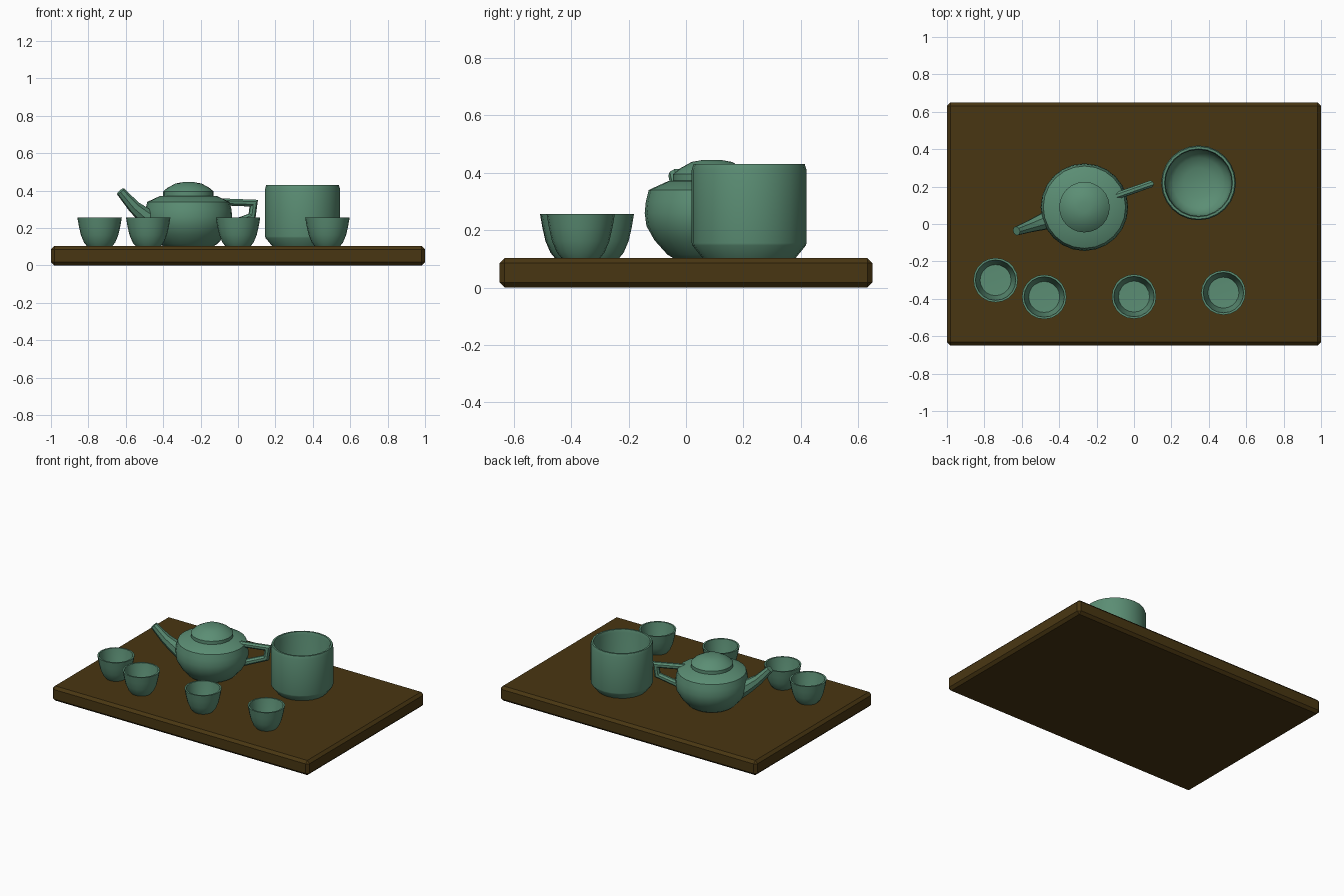
import bpy, bmesh, math
from mathutils import Vector, Matrix

if "Cube" in bpy.data.objects:
    bpy.data.objects.remove(bpy.data.objects["Cube"])


def material(name, rgb):
    m = bpy.data.materials.new(name)
    m.diffuse_color = (*rgb, 1)
    m.use_nodes = True
    m.node_tree.nodes["Principled BSDF"].inputs["Base Color"].default_value = m.diffuse_color
    return m


GREEN = material("celadon green", (0.105, 0.27, 0.175))
WOOD = material("dark wood", (0.066, 0.037, 0.006))


def finish(bm, name, mat, loc=(0, 0, 0), angle=30):
    bmesh.ops.recalc_face_normals(bm, faces=bm.faces)
    me = bpy.data.meshes.new(name)
    bm.to_mesh(me)
    bm.free()
    me.materials.append(mat)
    ob = bpy.data.objects.new(name, me)
    ob.location = loc
    bpy.context.collection.objects.link(ob)
    bpy.ops.object.select_all(action='DESELECT')
    ob.select_set(True)
    bpy.context.view_layer.objects.active = ob
    if angle:
        bpy.ops.object.shade_smooth_by_angle(angle=math.radians(angle))
    return ob


def lathe(name, profile, n, loc, mat=GREEN):
    """Spin (radius, z) points, both ends on the axis."""
    bm = bmesh.new()
    rings = []
    for r, z in profile:
        if r == 0:
            rings.append([bm.verts.new((0, 0, z))] * n)
        else:
            rings.append([bm.verts.new((r * math.cos(2 * math.pi * i / n),
                                        r * math.sin(2 * math.pi * i / n), z)) for i in range(n)])
    for a, b in zip(rings, rings[1:]):
        for i in range(n):
            j = (i + 1) % n
            bm.faces.new(list(dict.fromkeys([a[i], a[j], b[j], b[i]])))
    return finish(bm, name, mat, loc)


def tube(name, path, n, loc, direction):
    """Sweep a round section along (distance, z, radius) points in a vertical plane."""
    bm = bmesh.new()
    out = Vector((math.cos(direction), math.sin(direction), 0))
    side = Vector((-out.y, out.x, 0))
    pts = [out * d + Vector((0, 0, z)) for d, z, _ in path]
    rings = []
    for k, p in enumerate(pts):
        dirs = []
        if k:
            dirs.append((p - pts[k - 1]).normalized())
        if k < len(pts) - 1:
            dirs.append((pts[k + 1] - p).normalized())
        t = sum(dirs, Vector()).normalized()
        up = t.cross(side)
        stretch = 1 / max(0.6, t.dot(dirs[0]))
        rad = path[k][2]
        rings.append([bm.verts.new(p + side * rad * math.cos(2 * math.pi * (i + .5) / n)
                                   + up * rad * stretch * math.sin(2 * math.pi * (i + .5) / n))
                      for i in range(n)])
    for a, b in zip(rings, rings[1:]):
        for i in range(n):
            j = (i + 1) % n
            bm.faces.new((a[i], a[j], b[j], b[i]))
    bm.faces.new(rings[0])
    bm.faces.new(rings[-1])
    return finish(bm, name, GREEN, loc)


# tray with bevelled edges
bm = bmesh.new()
bmesh.ops.create_cube(bm, size=1, matrix=Matrix.Translation((0, 0, 0.0515))
                      @ Matrix.Diagonal((2, 1.3, 0.103, 1)))
bmesh.ops.bevel(bm, geom=bm.edges[:], offset=0.018, segments=1, affect='EDGES')
finish(bm, "tray", WOOD, angle=0)

# teapot
POT = (-0.265, 0.09, 0)
AXIS = math.radians(19.3)
lathe("teapot_body", [(0, .10), (.13, .10), (.155, .115), (.2, .165), (.228, .215), (.234, .26),
                      (.23, .30), (.22, .34), (.15, .372), (0, .375)], 24, POT)
lathe("teapot_lid", [(0, .36), (.135, .365), (.135, .395), (.115, .413), (.07, .438), (.03, .445),
                     (0, .445)], 24, POT)
tube("teapot_spout", [(.17, .215, .058), (.24, .26, .046), (.31, .315, .034), (.385, .397, .025)],
     8, POT, AXIS + math.pi)
tube("teapot_handle", [(.18, .34, .02), (.37, .333, .02), (.36, .262, .02), (.17, .195, .022)],
     8, POT, AXIS)

# large open jar
lathe("large_jar", [(0, .10), (.16, .10), (.198, .147), (.2, .155), (.2, .41), (.194, .43),
                    (.182, .43), (.177, .41), (.177, .23), (.165, .19), (.135, .16), (.08, .14),
                    (0, .132)], 24, (.345, .22, 0))

# small cups
for k, (x, y) in enumerate([(-.74, -.30), (-.48, -.39), (0, -.388), (.478, -.367)]):
    lathe(f"cup_{k + 1}", [(0, .10), (.065, .10), (.083, .122), (.1, .162), (.111, .21), (.119, .257),
                           (.108, .257), (.1, .21), (.083, .145), (0, .142)], 20, (x, y, 0))
